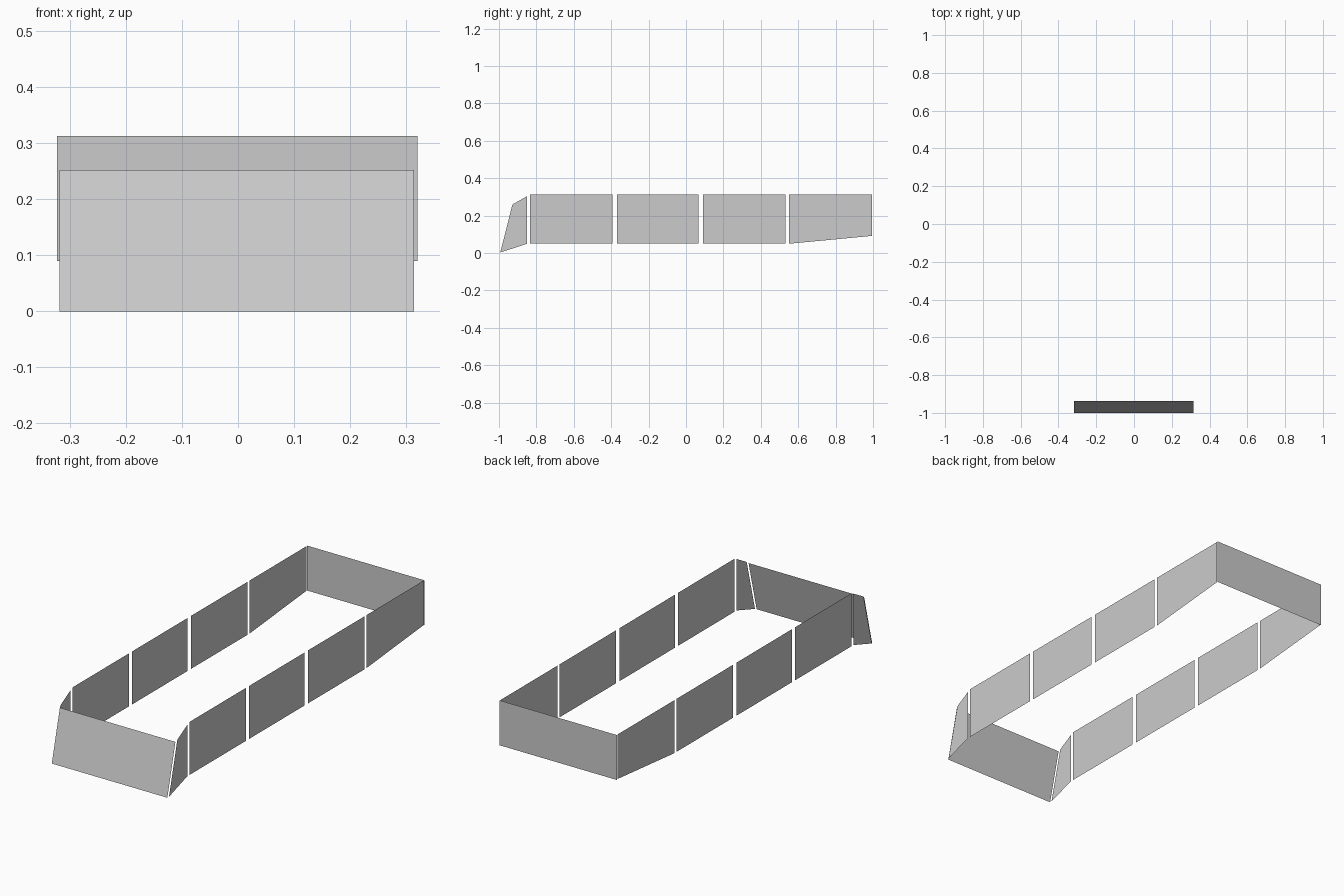
import bpy

if "Cube" in bpy.data.objects:
    bpy.data.objects.remove(bpy.data.objects["Cube"])


def panel(name, corners):
    """Single flat sheet from four corner points."""
    mesh = bpy.data.meshes.new(name)
    mesh.from_pydata(corners, [], [tuple(range(len(corners)))])
    obj = bpy.data.objects.new(name, mesh)
    bpy.context.collection.objects.link(obj)
    return obj


BOTTOM, TOP = 0.05, 0.312

# Side profiles in (y, z), from front to back
profiles = [("corner_panel", [(-0.993, 0.003), (-0.85, BOTTOM), (-0.85, 0.304), (-0.928, 0.26)])]
for i, (y0, y1) in enumerate([(-0.834, -0.392), (-0.369, 0.066), (0.091, 0.532)]):
    profiles.append((f"side_panel_{i + 1}", [(y0, BOTTOM), (y1, BOTTOM), (y1, TOP), (y0, TOP)]))
profiles.append(("side_panel_4", [(0.55, BOTTOM), (0.995, 0.092), (0.995, TOP), (0.55, TOP)]))

# Both long sides
for side, x in (("left", -0.321), ("right", 0.318)):
    for name, pts in profiles:
        pts = pts if x > 0 else pts[::-1]
        panel(f"{side}_{name}", [(x, y, z) for y, z in pts])

# Leaning front panel
panel("front_panel", [(-0.318, -1, 0), (0.314, -1, 0), (0.314, -0.937, 0.252), (-0.318, -0.937, 0.252)])

# Upright back panel
panel("back_panel", [(0.32, 1, 0.09), (-0.323, 1, 0.09), (-0.323, 1, TOP), (0.32, 1, TOP)])
